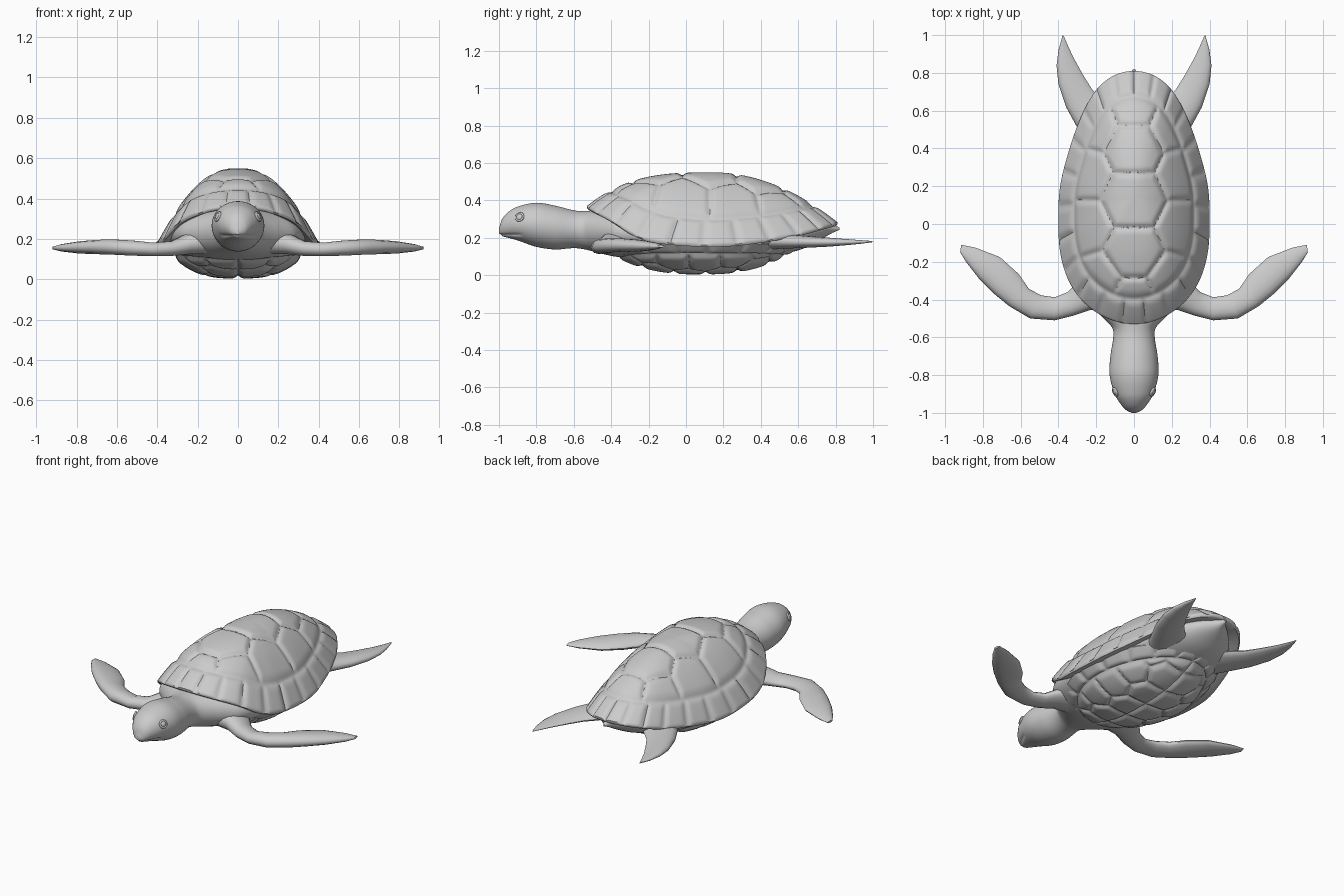
import bpy, bmesh
from math import sin, cos, pi
from mathutils import Vector

if "Cube" in bpy.data.objects:
    bpy.data.objects.remove(bpy.data.objects["Cube"])

grey = bpy.data.materials.new("plain grey")
grey.use_nodes = True
COLOUR = (0.6, 0.6, 0.6, 1)
grey.diffuse_color = COLOUR
grey.node_tree.nodes["Principled BSDF"].inputs["Base Color"].default_value = COLOUR


def curve(table, x, col=1):
    """Smooth interpolation through rows sorted by their first column."""
    n = len(table)
    x = min(max(x, table[0][0]), table[-1][0])
    i = 0
    while i < n - 2 and x > table[i + 1][0]:
        i += 1

    def slope(k):
        a, b = table[max(k - 1, 0)], table[min(k + 1, n - 1)]
        return (b[col] - a[col]) / (b[0] - a[0])
    p, q = table[i], table[i + 1]
    w = q[0] - p[0]
    t = (x - p[0]) / w
    s = t * t * (3 - 2 * t)
    bend = slope(i) * t * (1 - t) ** 2 - slope(i + 1) * t * t * (1 - t)
    return p[col] + s * (q[col] - p[col]) + w * bend


def loft(name, rings, caps=True):
    """Skin a list of closed rings."""
    bm = bmesh.new()
    rows = [[bm.verts.new(p) for p in ring] for ring in rings]
    n = len(rows[0])
    for a, b in zip(rows, rows[1:]):
        for i in range(n):
            j = (i + 1) % n
            bm.faces.new((a[i], a[j], b[j], b[i]))
    if caps:
        bm.faces.new(rows[0])
        bm.faces.new(rows[-1])
    bmesh.ops.remove_doubles(bm, verts=bm.verts, dist=0.0002)
    bmesh.ops.recalc_face_normals(bm, faces=bm.faces)
    mesh = bpy.data.meshes.new(name)
    bm.to_mesh(mesh)
    bm.free()
    obj = bpy.data.objects.new(name, mesh)
    bpy.context.collection.objects.link(obj)
    return finish(obj)


def finish(obj, angle=50):
    obj.data.materials.append(grey)
    bpy.ops.object.select_all(action='DESELECT')
    obj.select_set(True)
    bpy.context.view_layer.objects.active = obj
    bpy.ops.object.shade_smooth_by_angle(angle=angle * pi / 180)
    return obj


def groove(x, y, r, t, seeds, border, cells, r_scale):
    """0 on a plate, rising to 1 in the seams between plates."""
    d = abs(r - border) * r_scale
    if r > border:
        k = (t * (cells - 0.5) / pi + 0.5) % 1
        d = min(d, min(k, 1 - k) * 0.13)
    else:
        near = sorted(((x - a) ** 2 + (y - b) ** 2) ** 0.5 for a, b in seeds)
        d = min(d, (near[1] - near[0]) / 2)
    return max(0, 1 - d / 0.032) ** 2


def shell(name, mid_y, half, width, rim, top, power, seeds, border, cells, depth, lip):
    """Plated dome over an egg outline, ending in a rolled rim."""
    seeds = [(s * a, b) for a, b in seeds for s in (1, -1) if a or s > 0]
    rings, steps, n = [], 64, 240

    def at(r, i, drop=None):
        a = 2 * pi * i / n
        t = min(a, 2 * pi - a)
        c = cos(t)
        x = r * curve(width, c) * sin(a)
        y = mid_y - r * half * c
        z = curve(rim, c)
        if drop is not None:
            return (x, y, z - drop)
        z += (top - z) * (1 - r ** power(c))
        seam = groove(x, y, r, t, seeds, border, cells, 0.45) * depth
        return (x * (1 - seam), y, z - seam * (1 if top > z else -1))

    for k in range(steps + 1):
        rings.append([at(max(k / steps, 0.0001), i) for i in range(n)])
    for r, drop in lip:
        rings.append([at(r, i, drop) for i in range(n)])
    return loft(name, rings, caps=False)


# Upper shell: keel, side and rim plates
shell("upper_shell", 0.14, 0.67,
      [(-1, .41), (-.92, .39), (-.7, .365), (-.39, .37), (-.1, .392), (.2, .409),
       (.5, .441), (.8, .473), (1, .475)],
      [(-1, .285), (-.69, .23), (-.39, .195), (-.1, .175), (.2, .178), (.5, .2),
       (.66, .24), (.8, .3), (1, .37)],
      0.55, lambda c: 2 + max(0, c) ** 2,
      [(0, -.4), (0, -.17), (0, .13), (0, .41), (0, .63),
       (.2, -.31), (.29, -.02), (.29, .27), (.22, .53)],
      0.8, 12, 0.016, [(1, .012), (.985, .022), (.93, .02), (.75, .0)])

# Belly shell: paired plates
belly_seeds = [(.085, -.32 + .17 * i) for i in range(6)]
belly_seeds += [(.235, -.24 + .17 * i) for i in range(5)]
shell("belly_shell", 0.08, 0.53,
      [(-1, .33), (-.6, .35), (0, .375), (.6, .385), (1, .37)],
      [(-1, .15), (-.5, .17), (.5, .17), (1, .14)],
      0.004, lambda c: 3 - 0.4 * c * c,
      belly_seeds, 0.84, 9, 0.016, [(.98, -.012), (.85, -.02)])

# Skin from beak to tail: y, top, bottom, half width
BODY = [(-1, .25, .222, .012), (-.985, .297, .21, .042), (-.95, .338, .2, .073),
        (-.9, .367, .186, .102), (-.8, .387, .152, .129), (-.7, .372, .138, .125),
        (-.6, .347, .145, .11), (-.55, .343, .14, .115), (-.5, .345, .128, .16),
        (-.45, .35, .115, .215), (-.38, .355, .1, .285), (-.25, .36, .085, .33),
        (0, .36, .07, .345), (.3, .35, .08, .32), (.5, .33, .11, .26),
        (.62, .31, .14, .19), (.72, .29, .19, .1), (.78, .275, .225, .03),
        (.82, .255, .242, .006)]
rings = []
steps = 150
for k in range(steps + 1):
    u = k / steps
    y = -1 + 1.82 * u ** 1.5
    top, low, half = (curve(BODY, y, c) for c in (1, 2, 3))
    ring = []
    for i in range(72):
        a = 2 * pi * i / 72
        x, z = half * cos(a), (top + low) / 2 + (top - low) / 2 * sin(a)
        # mouth seam, fading out at the cheeks
        fade = max(0, min(1, (-.87 - y) / .03))
        seam = max(0, 1 - abs(z - .217 + .1 * (y + .96) ** 2) / .009) * fade
        ring.append((x * (1 - .1 * seam), y + .006 * seam, z))
    rings.append(ring)
loft("head_and_body", rings)


def flipper(name, rows):
    """Blade from rows of leading x, y, trailing x, y, height, half thickness."""
    for side, sign in (("left", 1), ("right", -1)):
        blade = []
        for ax, ay, bx, by, z, thick in rows:
            a, b = Vector((ax, ay, z)), Vector((bx, by, z))
            ring = []
            for i in range(16):
                t = 2 * pi * i / 16
                p = (a + b) / 2 + (a - b) / 2 * cos(t)
                p.z += thick * sin(t) * (1 + .25 * cos(t))
                ring.append((sign * p.x, p.y, p.z))
            blade.append(ring)
        loft(side + name, blade)


flipper("_front_flipper", [
    (.12, -.46, .16, -.2, .2, .075), (.23, -.455, .29, -.3, .175, .05),
    (.32, -.485, .35, -.36, .152, .036), (.42, -.51, .42, -.388, .148, .033),
    (.55, -.5, .49, -.378, .155, .037), (.66, -.435, .555, -.345, .16, .037),
    (.74, -.37, .61, -.265, .16, .035), (.82, -.29, .71, -.175, .158, .03),
    (.89, -.2, .84, -.125, .156, .018), (.92, -.15, .915, -.11, .155, .006)])
flipper("_rear_flipper", [
    (.24, .4, .08, .56, .19, .05), (.3, .51, .16, .65, .18, .036),
    (.36, .62, .22, .71, .178, .03), (.4, .74, .27, .79, .177, .024),
    (.41, .84, .32, .88, .177, .016), (.4, .92, .35, .945, .178, .01),
    (.378, .998, .373, .998, .18, .003)])

# Eyes with raised lids
for side, sign in (("left", 1), ("right", -1)):
    turn = Vector((sign * .85, -.4, .35)).to_track_quat('Z', 'Y').to_euler()
    spot = (sign * .1, -.89, .312)
    bpy.ops.mesh.primitive_torus_add(major_radius=.021, minor_radius=.006, major_segments=24,
                                     minor_segments=8, location=spot, rotation=turn)
    bpy.context.object.name = side + "_eyelid"
    finish(bpy.context.object)
    bpy.ops.mesh.primitive_uv_sphere_add(segments=20, ring_count=10, radius=.018,
                                         location=spot, rotation=turn)
    bpy.context.object.name = side + "_eye"
    bpy.context.object.scale.z = .5
    finish(bpy.context.object)
